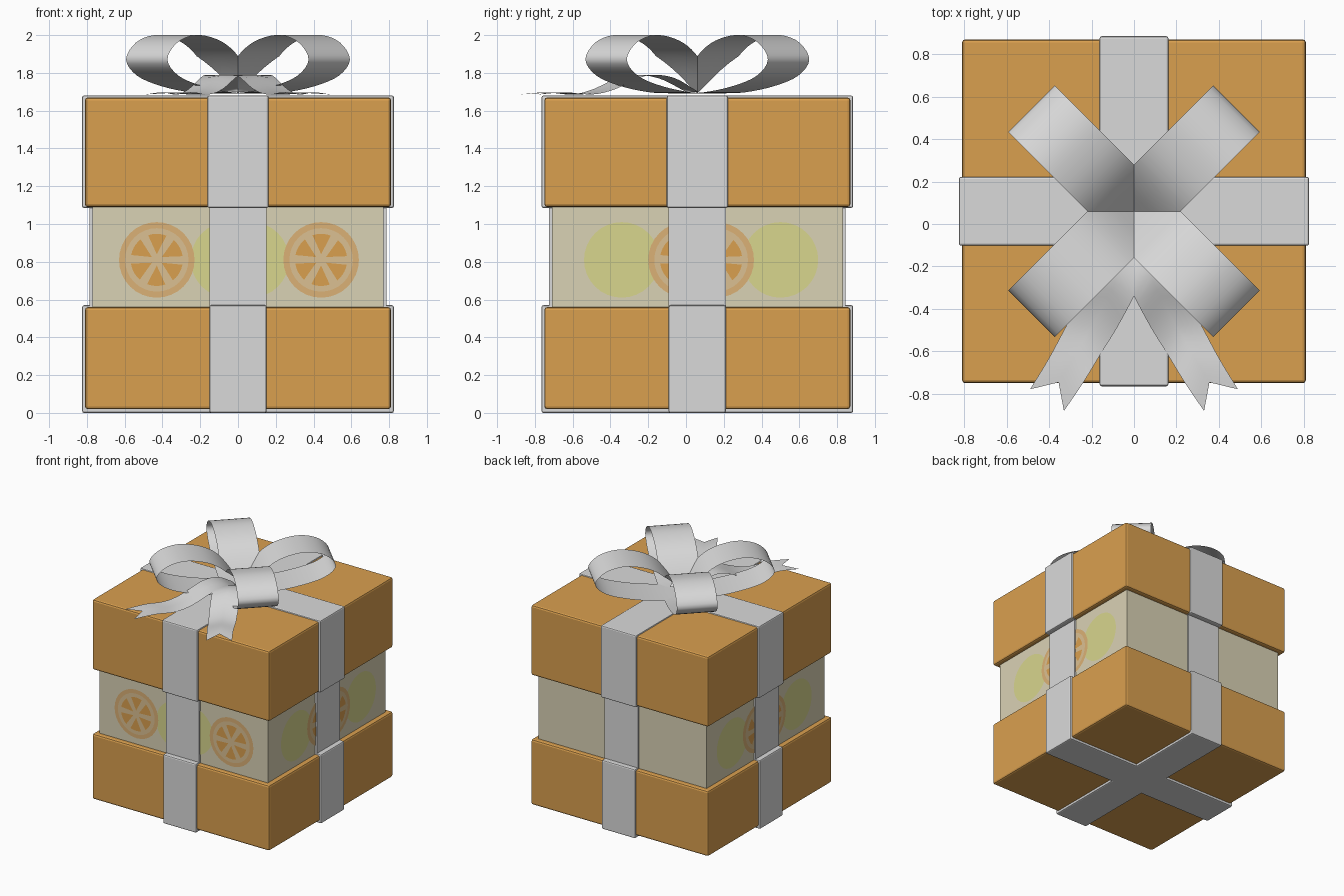
import bpy, bmesh, math
from mathutils import Vector

if "Cube" in bpy.data.objects:
    bpy.data.objects.remove(bpy.data.objects["Cube"])

CY = 0.06  # depth centre of the box


def material(name, rgb):
    m = bpy.data.materials.new(name)
    m.diffuse_color = (*rgb, 1)
    m.use_nodes = True
    m.node_tree.nodes["Principled BSDF"].inputs["Base Color"].default_value = m.diffuse_color
    return m


ORANGE = material("orange card", (0.70, 0.35, 0.078))
SILVER = material("silver ribbon", (0.70, 0.70, 0.70))
CREAM = material("cream card", (0.70, 0.645, 0.46))
LIME = material("pale lime", (0.69, 0.67, 0.27))
RIND = material("light orange rind", (0.71, 0.44, 0.18))
PULP = material("pale orange pith", (0.71, 0.53, 0.29))


def add_object(name, bm, mat, smooth=False):
    me = bpy.data.meshes.new(name)
    bm.to_mesh(me)
    bm.free()
    me.materials.append(mat)
    if smooth:
        for p in me.polygons:
            p.use_smooth = True
    ob = bpy.data.objects.new(name, me)
    bpy.context.collection.objects.link(ob)
    return ob


def box(name, hx, hy, z0, z1, mat, bevel=0.0):
    bm = bmesh.new()
    bmesh.ops.create_cube(bm, size=1)
    for v in bm.verts:
        v.co = (v.co.x * 2 * hx, v.co.y * 2 * hy + CY, z0 + (v.co.z + 0.5) * (z1 - z0))
    if bevel:
        bmesh.ops.bevel(bm, geom=bm.edges[:], offset=bevel, segments=2,
                        profile=0.5, affect='EDGES')
    return add_object(name, bm, mat)


def spline(pts, t):
    """Catmull-Rom point at t in 0..1 along the control points."""
    p = [Vector(q) for q in pts]
    p = [2 * p[0] - p[1]] + p + [2 * p[-1] - p[-2]]
    n = len(pts) - 1
    i = min(int(t * n), n - 1)
    u = t * n - i
    a, b, c, d = p[i:i + 4]
    return 0.5 * (2 * b + (c - a) * u + (2 * a - 5 * b + 4 * c - d) * u * u
                  + (3 * b - a - 3 * c + d) * u ** 3)


def strip(name, rows, sx, sy, clips):
    """Ribbon sheet from rows of points, cut at the mitre planes, then mirrored."""
    bm = bmesh.new()
    grid = [[bm.verts.new(p) for p in row] for row in rows]
    for a, b in zip(grid, grid[1:]):
        for j in range(len(a) - 1):
            bm.faces.new((a[j], a[j + 1], b[j + 1], b[j]))
    for no in clips:
        bmesh.ops.bisect_plane(bm, geom=bm.verts[:] + bm.edges[:] + bm.faces[:],
                               plane_co=(0, 0, 0), plane_no=no, clear_inner=True)
    for v in bm.verts:
        v.co = (v.co.x * sx, v.co.y * sy + CY, v.co.z)
    if sx * sy < 0:
        bmesh.ops.reverse_faces(bm, faces=bm.faces[:])
    return add_object(name, bm, SILVER, True)


# Card box: base, inner sleeve, lid
box("base_box", 0.81, 0.81, 0.02, 0.56, ORANGE, 0.015)
box("inner_box", 0.77, 0.77, 0.50, 1.15, CREAM)
box("lid", 0.81, 0.81, 1.09, 1.67, ORANGE, 0.015)

# Ribbon bands wrapped round each tier in both directions
for tier, half, w, z0, z1 in (("base", 0.825, 0.152, 0.0, 0.57),
                              ("middle", 0.785, 0.152, 0.53, 1.12),
                              ("lid", 0.825, 0.162, 1.085, 1.68)):
    bev = 0 if tier == "middle" else 0.01
    box(tier + "_ribbon_across", half, w, z0, z1, SILVER, bev)
    box(tier + "_ribbon_along", w, half, z0, z1, SILVER, bev)

# Four bow loops on the diagonals
LOOP = [(0, 1.69), (0.2, 1.697), (0.42, 1.73), (0.6, 1.785), (0.683, 1.87), (0.61, 1.96),
        (0.47, 2.0), (0.32, 1.98), (0.2, 1.925), (0.1, 1.83), (0, 1.69)]
S = math.sqrt(0.5)
loop_rows = []
for i in range(41):
    r, z = spline(LOOP, i / 40)
    loop_rows.append([((r + k) * S, (r - k) * S, z) for k in (0.155, 0, -0.155)])
for sx in (1, -1):
    for sy in (1, -1):
        strip(f"bow_loop_{'right' if sx > 0 else 'left'}_{'back' if sy > 0 else 'front'}",
              loop_rows, sx, sy, ((1, 0, 0), (0, 1, 0)))

# Two ribbon tails with notched ends
TAIL = [(0, -0.06, 1.70), (0.04, -0.19, 1.775), (0.09, -0.33, 1.785), (0.17, -0.49, 1.715),
        (0.24, -0.61, 1.686), (0.32, -0.75, 1.697), (0.41, -0.89, 1.686)]
tail_rows = []
for i in range(25):
    t = i / 24
    row = []
    for k in (-1, 0, 1):
        c = spline(TAIL, t * (0.9 if k == 0 else 1))
        row.append(c + Vector((0.84, 0.54, 0)) * k * (0.12 - 0.025 * t))
    tail_rows.append(row)
for sx in (1, -1):
    strip(f"bow_tail_{'right' if sx > 0 else 'left'}", tail_rows, sx, 1, ((1, 0, 0),))


# Printed fruit slices: thin discs on the front and both sides
def plate(name, face, outline, lift, mat):
    bm = bmesh.new()
    vs = []
    for u, z in outline:
        if face == "front":
            co = (u, CY - 0.77 - lift, z)
        else:
            co = ((0.77 + lift) * (1 if face == "right" else -1), u, z)
        vs.append(bm.verts.new(co))
    f = bm.faces.new(vs)
    f.normal_update()
    out = {"front": Vector((0, -1, 0)), "right": Vector((1, 0, 0)), "left": Vector((-1, 0, 0))}
    if f.normal.dot(out[face]) < 0:
        f.normal_flip()
    return add_object(name, bm, mat)


def arc(u, z, r, a0=0.0, a1=2 * math.pi, n=32):
    return [(u + r * math.cos(a0 + (a1 - a0) * i / n), z + r * math.sin(a0 + (a1 - a0) * i / n))
            for i in range(n)]


def orange_slice(face, u):
    z = 0.81
    plate(face + "_slice_rind", face, arc(u, z, 0.2), 0.003, RIND)
    plate(face + "_slice_pith", face, arc(u, z, 0.168), 0.005, PULP)
    for k in range(6):
        a = math.radians(60 * k + 30)
        wedge = [(u + 0.03 * math.cos(a), z + 0.03 * math.sin(a))]
        wedge += arc(u, z, 0.138, a - 0.38, a + 0.48, 6)
        plate(face + "_slice_segment", face, wedge, 0.007, ORANGE)


for u in (-0.05, 0.07):
    plate("front_lime_disc", "front", arc(u, 0.81, 0.2), 0.0015 + u * 0.005, LIME)
for u in (-0.43, 0.44):
    orange_slice("front", u)
for side in ("right", "left"):
    for u in (-0.34, 0.5):
        plate(side + "_lime_disc", side, arc(u, 0.81, 0.2), 0.0015, LIME)
    for u in (0.0, 0.16):
        orange_slice(side, u)
